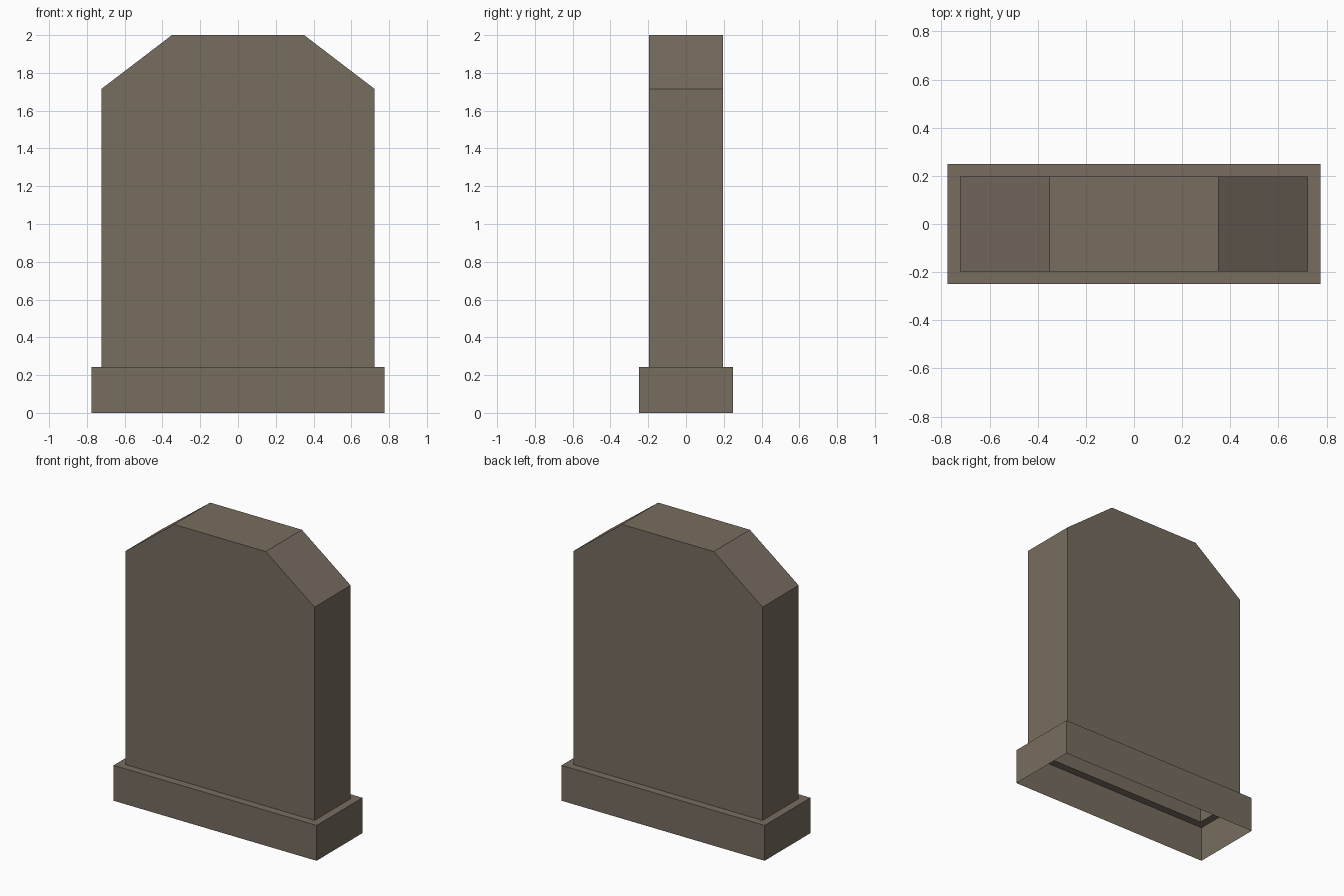
import bpy, bmesh

if "Cube" in bpy.data.objects:
    bpy.data.objects.remove(bpy.data.objects["Cube"])

STONE = bpy.data.materials.new("weathered_stone")
STONE.diffuse_color = (0.185, 0.153, 0.116, 1)
STONE.use_nodes = True
STONE.node_tree.nodes["Principled BSDF"].inputs["Base Color"].default_value = STONE.diffuse_color

HX, HY = 0.722, 0.197      # slab half width and half depth
BX, BY = 0.775, 0.25       # plinth half width and half depth
BASE_H, SHOULDER, TOP = 0.244, 1.716, 2.0


def finish(name, bm):
    mesh = bpy.data.meshes.new(name)
    bm.to_mesh(mesh)
    bm.free()
    mesh.materials.append(STONE)
    obj = bpy.data.objects.new(name, mesh)
    bpy.context.collection.objects.link(obj)
    return obj


def loop(bm, hx, hy, z):
    return [bm.verts.new((sx * hx, sy * hy, z))
            for sx, sy in ((-1, -1), (1, -1), (1, 1), (-1, 1))]


def bridge(bm, a, b):
    for i in range(4):
        j = (i + 1) % 4
        bm.faces.new((a[i], a[j], b[j], b[i]))


# Slab with chamfered shoulders, hollow and open underneath
bm = bmesh.new()
half = [(HX, BASE_H), (HX, SHOULDER), (0.35, TOP)]
profile = half + [(-x, z) for x, z in reversed(half)]
front = [bm.verts.new((x, -HY, z)) for x, z in profile]
back = [bm.verts.new((x, HY, z)) for x, z in profile]
bm.faces.new(front[::-1])
bm.faces.new(back)
for i in range(len(profile) - 1):
    bm.faces.new((front[i], front[i + 1], back[i + 1], back[i]))
bm.normal_update()
# make every face point away from the middle of the slab
for f in bm.faces:
    c = f.calc_center_median()
    c.z -= 1.0
    if f.normal.dot(c) < 0:
        f.normal_flip()
finish("headstone_slab", bm)

# Plinth: four walls and a top ledge, open underneath
bm = bmesh.new()
bottom = loop(bm, BX, BY, 0)
rim = loop(bm, BX, BY, BASE_H)
inner = loop(bm, HX, HY, BASE_H)
bridge(bm, bottom, rim)
bridge(bm, rim, inner)
finish("plinth", bm)
